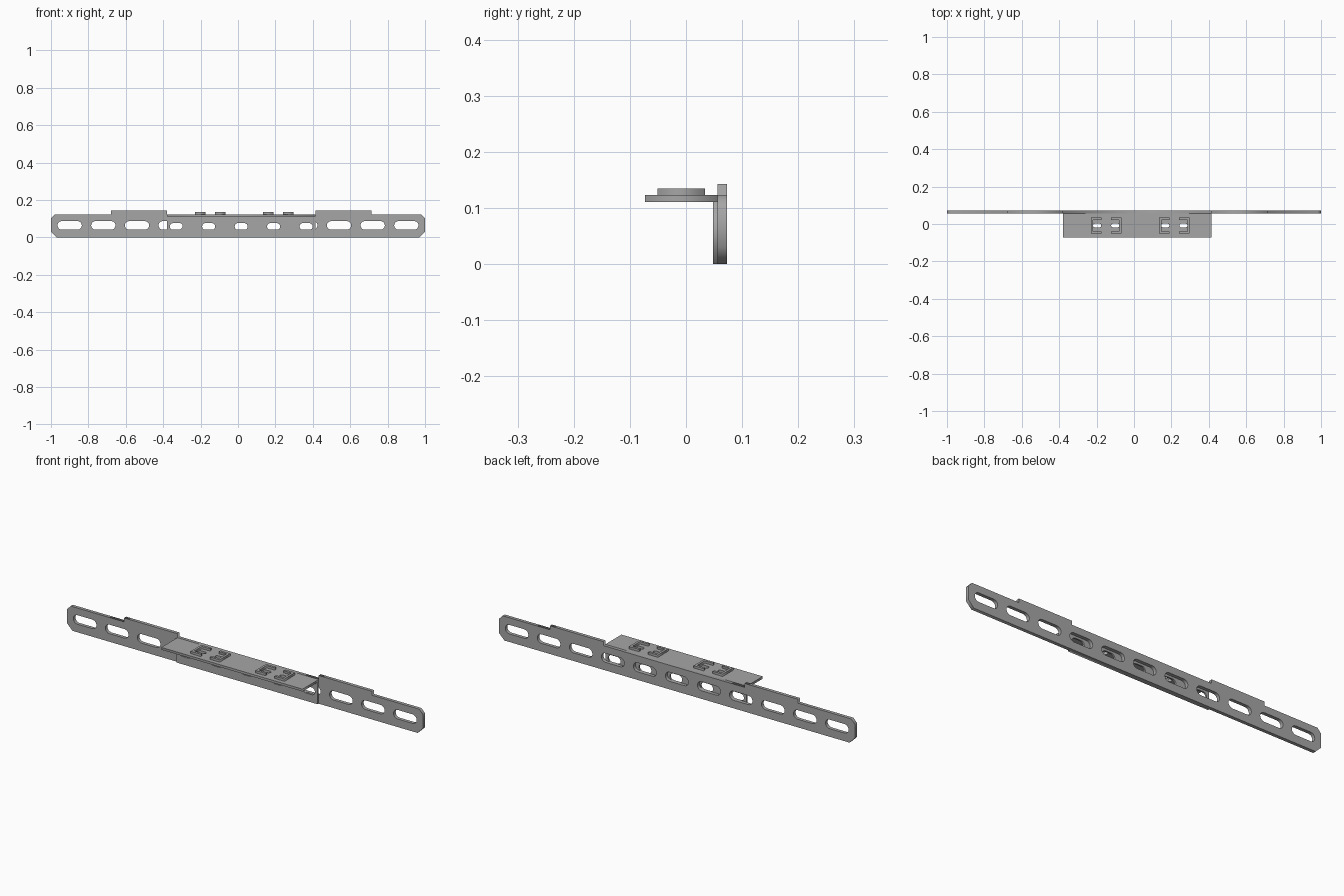
import bpy
import math

if "Cube" in bpy.data.objects:
    bpy.data.objects.remove(bpy.data.objects["Cube"])

steel = bpy.data.materials.new("galvanised grey")
steel.diffuse_color = (0.38, 0.38, 0.38, 1)
steel.use_nodes = True
steel.node_tree.nodes["Principled BSDF"].inputs["Base Color"].default_value = steel.diffuse_color


def slot(cx, cy, w, h, n=8):
    """Round-ended slot outline."""
    r = h / 2
    pts = []
    for side, start in ((1, -90), (-1, 90)):
        for i in range(n + 1):
            a = math.radians(start + 180 * i / n)
            pts.append((cx + side * (w / 2 - r) + r * math.cos(a), cy + r * math.sin(a)))
    return pts


def sheet(name, outlines, lo, hi, upright):
    """Cut sheet: first outline is the edge, the others are holes.
    Spans y lo..hi when upright, z lo..hi when flat."""
    cu = bpy.data.curves.new(name, 'CURVE')
    cu.dimensions = '2D'
    cu.fill_mode = 'BOTH'
    cu.extrude = (hi - lo) / 2
    for pts in outlines:
        sp = cu.splines.new('POLY')
        sp.points.add(len(pts) - 1)
        for p, (x, y) in zip(sp.points, pts):
            p.co = (x, y, 0, 1)
        sp.use_cyclic_u = True
    ob = bpy.data.objects.new(name, cu)
    bpy.context.collection.objects.link(ob)
    mid = (lo + hi) / 2
    if upright:
        ob.rotation_euler = (math.pi / 2, 0, 0)
        ob.location = (0, mid, 0)
    else:
        ob.location = (0, 0, mid)
    bpy.ops.object.select_all(action='DESELECT')
    ob.select_set(True)
    bpy.context.view_layer.objects.active = ob
    bpy.ops.object.convert(target='MESH')
    ob = bpy.context.object
    ob.name = name
    ob.data.materials.clear()
    ob.data.materials.append(steel)
    return ob


L, R = -0.38, 0.414      # ends of the angle bracket
TOP = 0.123

# Long slotted rail with clipped corners and two raised shoulders
rail = [(-0.97, 0), (0.97, 0), (1, 0.03), (1, 0.102), (0.98, TOP),
        (0.714, TOP), (0.714, 0.143), (R, 0.143), (R, TOP),
        (L, TOP), (L, 0.143), (-0.68, 0.143), (-0.68, TOP),
        (-0.98, TOP), (-1, 0.102), (-1, 0.03)]
sheet("rail", [rail] + [slot(0.18 * i, 0.064, 0.13, 0.046) for i in range(-5, 6)],
      0.056, 0.073, True)

# Angle bracket: slotted web against the rail and a flat shelf on top
web = [(L, 0), (R, 0), (R, 0.112), (L, 0.112)]
sheet("bracket_web", [web] + [slot(0.017 + 0.1735 * i, 0.058, 0.07, 0.037) for i in range(-2, 3)],
      0.048, 0.056, True)

clips = [(-0.23, 1), (-0.067, -1), (0.134, 1), (0.297, -1)]   # outer edge, opening direction
shelf = [(L, -0.073), (R, -0.073), (R, 0.056), (L, 0.056)]
sheet("bracket_shelf", [shelf] + [slot(x + 0.033 * s, -0.008, 0.044, 0.02) for x, s in clips],
      0.111, TOP, False)

# C-shaped raised clips around the shelf holes
for x, s in clips:
    t, w, y0, y1 = 0.012, 0.056, -0.051, 0.034
    c = [(0, y0), (w, y0), (w, y0 + t), (t, y0 + t), (t, y1 - t), (w, y1 - t), (w, y1), (0, y1)]
    sheet("shelf_clip", [[(x + s * px, py) for px, py in c]], TOP, 0.135, False)
